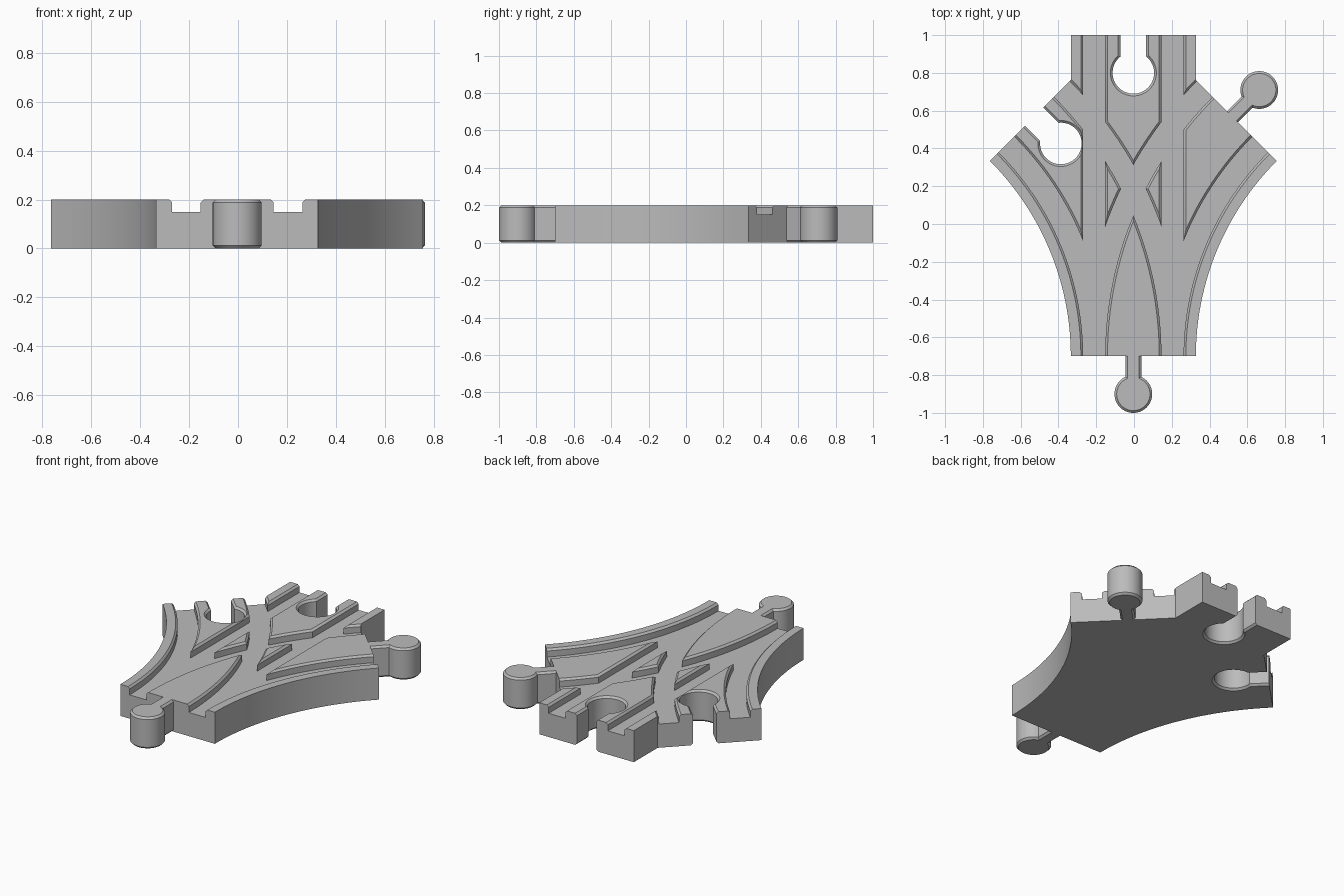
import bpy, bmesh
from math import sin, cos, asin, pi, radians
from mathutils import Matrix, Vector

if "Cube" in bpy.data.objects:
    bpy.data.objects.remove(bpy.data.objects["Cube"])

HALF = 0.331              # half track width
THICK = 0.2
FRONT, BACK = -0.7, 1.0   # ends of the straight track
RADIUS = 1.793            # centreline of the curved branches
TURN = radians(45)
CHAMFER = 0.012
STEPS = 32
SHIFT = Vector((-0.0035, 0, 0))

grey = bpy.data.materials.new("track_grey")
grey.use_nodes = True
grey.diffuse_color = (0.5, 0.5, 0.5, 1)
grey.node_tree.nodes["Principled BSDF"].inputs["Base Color"].default_value = (0.5, 0.5, 0.5, 1)


def loft(name, rings, matrix=Matrix()):
    """Closed solid through a list of matching point rings."""
    bm = bmesh.new()
    loops = [[bm.verts.new(matrix @ Vector(p) + SHIFT) for p in ring] for ring in rings]
    for a, b in zip(loops, loops[1:]):
        for i in range(len(a)):
            j = (i + 1) % len(a)
            bm.faces.new((a[i], a[j], b[j], b[i]))
    bm.faces.new(loops[0][::-1])
    bm.faces.new(loops[-1])
    bmesh.ops.recalc_face_normals(bm, faces=bm.faces)
    mesh = bpy.data.meshes.new(name)
    bm.to_mesh(mesh)
    bm.free()
    mesh.materials.append(grey)
    ob = bpy.data.objects.new(name, mesh)
    bpy.context.collection.objects.link(ob)
    return ob


def branch_point(offset, angle, extra=0.0):
    """Point beside the right branch centreline, run on along its tangent."""
    r = RADIUS - offset
    return (RADIUS - r * cos(angle) + extra * sin(angle),
            FRONT + r * sin(angle) + extra * cos(angle))


def keyhole(name, radius, neck, length, layers, centre, turn):
    """Round head with a neck along local +y; layers are (z, growth)."""
    rings = []
    for z, grow in layers:
        r, w = radius + grow, neck + grow
        gap = asin(w / r)
        ring = [(w, length, z), (-w, length, z)]
        for i in range(49):
            a = pi / 2 + gap + (2 * pi - 2 * gap) * i / 48
            ring.append((r * cos(a), r * sin(a), z))
        rings.append(ring)
    place = Matrix.Translation((*centre, 0)) @ Matrix.Rotation(turn, 4, 'Z')
    return loft(name, rings, place)


# Track body: one outline, mirrored about the centreline
side = [branch_point(HALF, TURN * i / STEPS) for i in range(STEPS + 1)]
side += [(HALF, sum(side[-1]) - HALF), (HALF, BACK)]
outline = side + [(-x, y) for x, y in reversed(side)]
body = loft("track_body", [[(x, y, z) for x, y in outline] for z in (0, THICK)])

# Wheel groove cutters with chamfered rims
inner, outer, floor, over = 0.149, 0.266, 0.15, 0.02
rim = THICK - CHAMFER
flare = CHAMFER + over
profile = [(inner, floor), (inner, rim), (inner - flare, THICK + over),
           (outer + flare, THICK + over), (outer, rim), (outer, floor)]
stations = [(0, -0.05)] + [(TURN * i / STEPS, 0) for i in range(STEPS + 1)] + [(TURN, 0.05)]
cutters = []
for s in (1, -1):
    cutters.append(loft("straight_groove_cutter",
                        [[(s * o, y, z) for o, z in profile] for y in (FRONT - 0.05, BACK + 0.05)]))
    for m in (1, -1):
        rings = []
        for angle, extra in stations:
            ring = []
            for o, z in profile:
                x, y = branch_point(s * o, angle, extra)
                ring.append((m * x, y, z))
            rings.append(ring)
        cutters.append(loft("branch_groove_cutter", rings))

# Socket cutters at the back end and the left branch end
end_x, end_y = branch_point(0, TURN)
step = 0.2 * cos(TURN)
socket_layers = [(-over, flare), (CHAMFER, 0), (rim, 0), (THICK + over, flare)]
for centre, turn in (((0, BACK - 0.2), 0), ((-end_x + step, end_y - step), TURN)):
    cutters.append(keyhole("socket_cutter", 0.11, 0.068, 0.27, socket_layers, centre, turn))

# Cut the body and drop the cutters
bpy.context.view_layer.objects.active = body
for cutter in cutters:
    cutter.hide_render = True
    mod = body.modifiers.new("cut", 'BOOLEAN')
    mod.operation = 'DIFFERENCE'
    mod.solver = 'EXACT'
    mod.object = cutter
    bpy.ops.object.modifier_apply(modifier=mod.name)
    bpy.data.objects.remove(cutter)

# Connector pegs at the front end and the right branch end
peg_layers = [(0, -CHAMFER), (CHAMFER, 0), (rim, 0), (THICK, -CHAMFER)]
pegs = [keyhole(name, 0.1, 0.042, 0.202, peg_layers, centre, turn) for name, centre, turn in (
    ("front_peg", (0, FRONT - 0.2), 0),
    ("right_branch_peg", (end_x + step, end_y + step), pi - TURN))]

# Smooth curved walls, sharp edges kept
bpy.ops.object.select_all(action='DESELECT')
for ob in [body] + pegs:
    ob.select_set(True)
bpy.context.view_layer.objects.active = body
bpy.ops.object.shade_smooth_by_angle(angle=radians(30))
